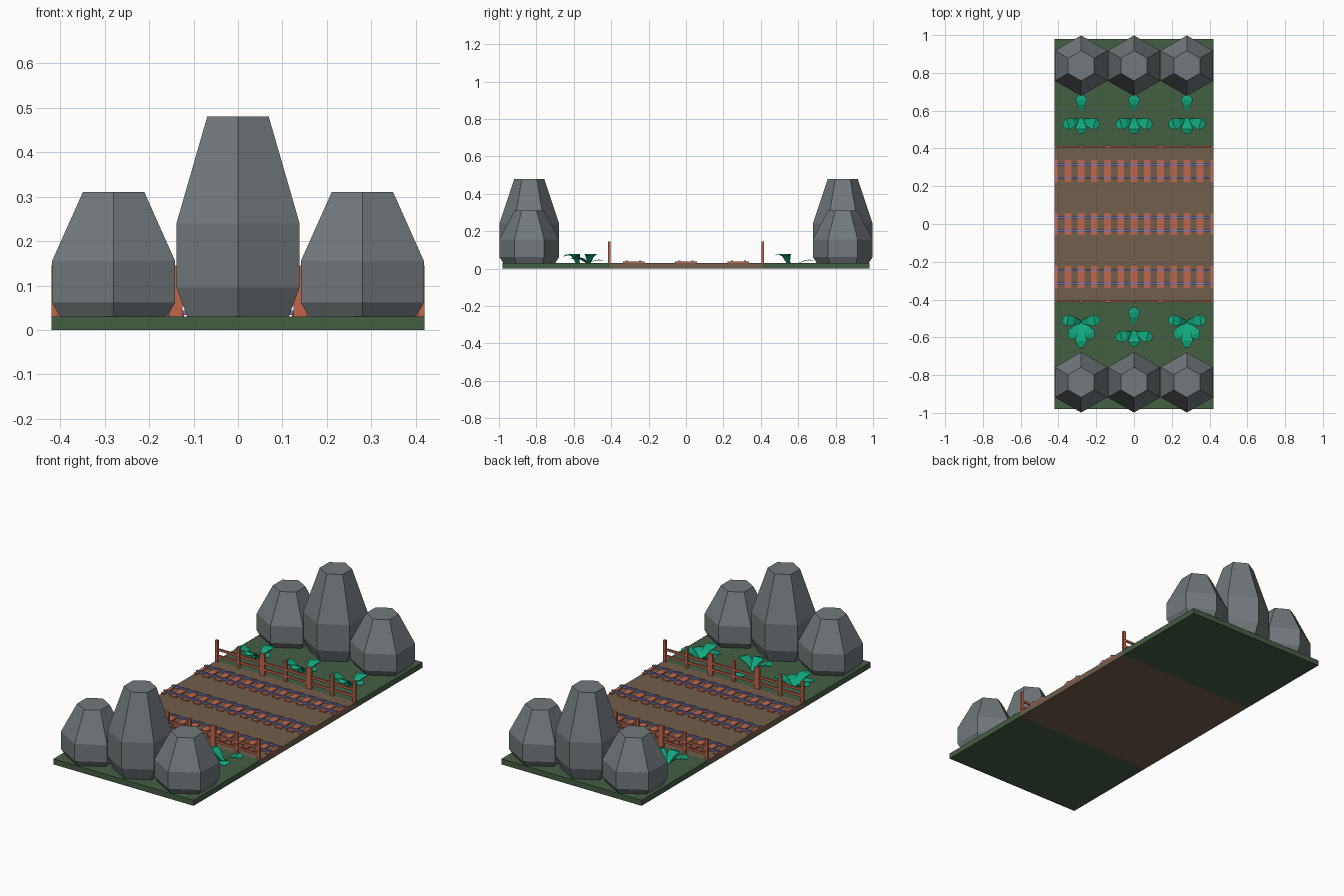
import bpy, math
from mathutils import Vector

if "Cube" in bpy.data.objects:
    bpy.data.objects.remove(bpy.data.objects["Cube"])


def material(name, rgb):
    m = bpy.data.materials.new(name)
    lin = [((c / 255 + 0.055) / 1.055) ** 2.4 for c in rgb]
    m.diffuse_color = (*lin, 1)
    m.use_nodes = True
    m.node_tree.nodes["Principled BSDF"].inputs["Base Color"].default_value = m.diffuse_color
    return m


GRASS = material("grass green", (68, 94, 66))
DIRT = material("dirt brown", (114, 94, 76))
ROCK = material("stone grey", (114, 121, 124))
WOOD = material("red wood", (192, 102, 75))
STEEL = material("blue steel", (118, 122, 178))
LEAF = material("leaf teal", (17, 168, 126))


def make(name, verts, faces, mat):
    me = bpy.data.meshes.new(name)
    me.from_pydata(verts, [], faces)
    me.materials.append(mat)
    ob = bpy.data.objects.new(name, me)
    bpy.context.collection.objects.link(ob)
    return ob


def boxes(name, spans, mat):
    """One object of many boxes, each (x0, x1, y0, y1, z0, z1)."""
    verts, faces = [], []
    for x0, x1, y0, y1, z0, z1 in spans:
        b = len(verts)
        verts += [(x, y, z) for z in (z0, z1) for x, y in
                  ((x0, y0), (x1, y0), (x1, y1), (x0, y1))]
        faces += [[b + 3, b + 2, b + 1, b], [b + 4, b + 5, b + 6, b + 7]]
        faces += [[b + i, b + (i + 1) % 4, b + 4 + (i + 1) % 4, b + 4 + i] for i in range(4)]
    return make(name, verts, faces, mat)


HALF = 0.42   # half width of the tile
TOP = 0.03    # ground height

# ground: dirt bed between two grass strips
boxes("dirt_bed", [(-HALF, HALF, -0.41, 0.41, 0, TOP)], DIRT)
for side, y0, y1 in (("front", -0.98, -0.41), ("back", 0.41, 0.98)):
    boxes(side + "_grass", [(-HALF, HALF, y0, y1, 0, TOP)], GRASS)


# six-sided boulders
def boulder(name, x, y, h):
    rings = ((0.12, 0.001), (0.16, 0.2 * h), (0.16, 0.5 * h), (0.08, h))
    verts = [(x + r * math.sin(math.pi * i / 3), y - r * math.cos(math.pi * i / 3), z)
             for r, z in rings for i in range(6)]
    faces = [[6 * k + i, 6 * k + (i + 1) % 6, 6 * k + 6 + (i + 1) % 6, 6 * k + 6 + i]
             for k in range(3) for i in range(6)]
    faces += [list(range(5, -1, -1)), list(range(18, 24))]
    make(name, verts, faces, ROCK)


for side, y in (("front", -0.838), ("back", 0.838)):
    for label, x, h in (("left", -0.28, 0.31), ("middle", 0, 0.48), ("right", 0.28, 0.31)):
        boulder(f"{side}_{label}_boulder", x, y, h)

# three railway tracks: sleepers (cut at the tile ends) and two rails each
for label, y in (("front", -0.28), ("middle", 0), ("back", 0.28)):
    boxes(label + "_sleepers",
          [(max(-HALF, 0.07 * i - 0.018), min(HALF, 0.07 * i + 0.018),
            y - 0.058, y + 0.058, TOP - 0.002, 0.037) for i in range(-6, 7)], WOOD)
    boxes(label + "_rails",
          [(-HALF, HALF, y + s * 0.035 - 0.005, y + s * 0.035 + 0.005, 0.034, 0.044)
           for s in (-1, 1)], STEEL)

# fences: alternating wide and narrow posts with two bars
for side, y in (("front", -0.41), ("back", 0.41)):
    parts = []
    for i in range(-3, 4):
        w = 0.015 if i % 2 else 0.0075
        parts.append((max(-HALF, 0.14 * i - w), min(HALF, 0.14 * i + w),
                      y - 0.0065, y + 0.0065, TOP - 0.002, 0.145))
    parts += [(-HALF, HALF, y - 0.004, y + 0.004, z - 0.006, z + 0.006) for z in (0.06, 0.095)]
    boxes(side + "_fence", parts, WOOD)


# leafy plants: each leaf is (angle, root y offset, length, height)
def plant(name, x, y, leaves):
    verts, faces = [], []
    for angle, dy, length, height in leaves:
        a = math.radians(angle)
        out, across = Vector((math.cos(a), math.sin(a), 0)), Vector((-math.sin(a), math.cos(a), 0))
        root = Vector((x, y + dy, TOP))
        b = len(verts)
        for t, w, z in ((0.0, 0.008, -0.002), (0.4, 0.022, 0.75 * height),
                        (0.72, 0.032, height), (1.0, 0.012, 0.85 * height)):
            p = root + out * length * t + Vector((0, 0, z))
            verts += [p - across * w, p + across * w]
        faces += [[b + k, b + k + 2, b + k + 3, b + k + 1] for k in (0, 2, 4)]
    ob = make(name, verts, faces, LEAF)
    mod = ob.modifiers.new("thickness", "SOLIDIFY")
    mod.thickness = 0.003


FAN = [(195, 0, 0.1, 0.048), (270, 0.015, 0.085, 0.05), (345, 0, 0.1, 0.048),
       (90, 0.05, 0.085, 0.018)]
STAR = [(172, 0, 0.1, 0.048), (8, 0, 0.1, 0.048), (270, 0, 0.135, 0.045),
        (235, 0, 0.105, 0.03), (305, 0, 0.105, 0.03)]
for label, x in (("left", -0.28), ("middle", 0), ("right", 0.28)):
    plant(f"back_{label}_plant", x, 0.548, FAN)
    if x:
        plant(f"front_{label}_plant", x, -0.52, STAR)
    else:
        plant(f"front_{label}_plant", x, -0.578, FAN)
